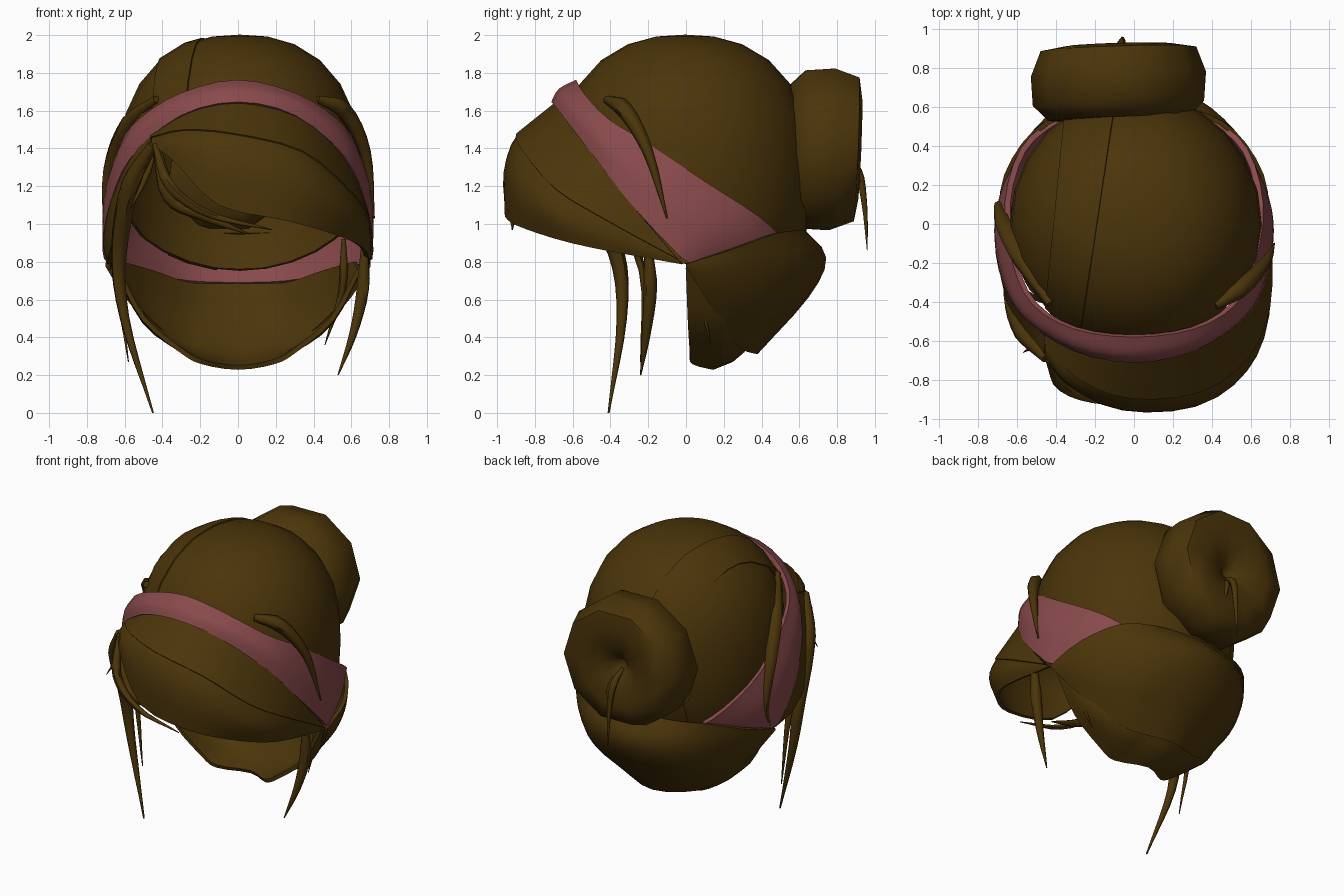
import bpy, bmesh, math
from mathutils import Vector

cube = bpy.data.objects.get("Cube")
if cube:
    bpy.data.objects.remove(cube)


def material(name, rgb):
    m = bpy.data.materials.new(name)
    m.use_nodes = True
    m.diffuse_color = (*rgb, 1)
    bsdf = next(n for n in m.node_tree.nodes if n.type == 'BSDF_PRINCIPLED')
    bsdf.inputs["Base Color"].default_value = (*rgb, 1)
    return m


BROWN = material("brown_hair", (0.07, 0.035, 0.003))
PINK = material("pink_cloth", (0.25, 0.068, 0.072))


def finish(ob, mat, thickness=0.0):
    """Give the part its colour, optional thickness and smooth shading."""
    ob.data.materials.append(mat)
    if thickness:
        mod = ob.modifiers.new("thickness", 'SOLIDIFY')
        mod.thickness, mod.offset = thickness, 0
    bpy.ops.object.select_all(action='DESELECT')
    ob.select_set(True)
    bpy.context.view_layer.objects.active = ob
    bpy.ops.object.convert(target='MESH')
    bpy.ops.object.shade_smooth_by_angle(angle=math.radians(60))
    return ob


def from_bmesh(name, bm, mat, thickness=0.0):
    bmesh.ops.remove_doubles(bm, verts=bm.verts, dist=0.001)
    bmesh.ops.recalc_face_normals(bm, faces=bm.faces)
    me = bpy.data.meshes.new(name)
    bm.to_mesh(me)
    bm.free()
    ob = bpy.data.objects.new(name, me)
    bpy.context.collection.objects.link(ob)
    return finish(ob, mat, thickness)


def smooth_path(pts, steps=3):
    """Curve passing through every point."""
    p = [Vector(q) for q in pts]
    p = [2 * p[0] - p[1]] + p + [2 * p[-1] - p[-2]]
    out = []
    for a, b, c, d in zip(p, p[1:], p[2:], p[3:]):
        for i in range(steps):
            t = i / steps
            out.append(b + (c - a) * t / 2 + (2 * a - 5 * b + 4 * c - d) * t * t / 2
                       + (3 * b - a - 3 * c + d) * t ** 3 / 2)
    return out + [p[-2]]


def sheet(name, columns, mat, thickness=0.025):
    """Curved sheet through a coarse net of columns."""
    cols = [smooth_path(c) for c in columns]
    rows = [smooth_path(r) for r in zip(*cols)]
    bm = bmesh.new()
    vs = [[bm.verts.new(p) for p in r] for r in rows]
    for r, s in zip(vs, vs[1:]):
        for i in range(len(r) - 1):
            bm.faces.new((r[i], r[i + 1], s[i + 1], s[i]))
    return from_bmesh(name, bm, mat, thickness)


def flip(col):
    return [(-x, y, z) for x, y, z in col]


def both_sides(cols):
    """Columns run from the outside to the centre; add the other half."""
    return cols + [flip(c) for c in reversed(cols[:-1])]


def dome(name, scale, cuts):
    """Ellipsoid with full shoulders, cut open by planes (point, removed direction)."""
    bm = bmesh.new()
    bmesh.ops.create_uvsphere(bm, u_segments=24, v_segments=14, radius=1)
    for v in bm.verts:
        flat = math.hypot(v.co.x, v.co.y)
        k = scale * (flat ** 2.35 + abs(v.co.z) ** 2.35) ** (-1 / 2.35)
        v.co = Vector((0.01 + 0.64 * k * v.co.x, -0.005 + 0.67 * k * v.co.y,
                       1.25 + 0.745 * k * v.co.z))
    for point, away in cuts:
        bmesh.ops.bisect_plane(bm, geom=bm.verts[:] + bm.edges[:] + bm.faces[:],
                               plane_co=point, plane_no=away, clear_outer=True)
    return from_bmesh(name, bm, BROWN, 0.015)


def strand(name, pts, radius=0.03):
    """Thin lock of hair tapering to a point."""
    cu = bpy.data.curves.new(name, 'CURVE')
    cu.dimensions = '3D'
    cu.bevel_depth, cu.bevel_resolution, cu.resolution_u = radius, 1, 4
    cu.use_fill_caps = True
    sp = cu.splines.new('POLY')
    path = smooth_path(pts, 4)
    sp.points.add(len(path) - 1)
    for i, (q, p) in enumerate(zip(sp.points, path)):
        t = i / (len(path) - 1)
        q.co = (*p, 1)
        q.radius = max(0.1, min(1, 0.5 + 2 * t, 1.4 * (1 - t) ** 0.7))
    ob = bpy.data.objects.new(name, cu)
    bpy.context.collection.objects.link(ob)
    return finish(ob, BROWN)


# Crown of the head with a raised lock beside the parting
under = ((0, -0.6, 1.66), (0, -0.95, -1.2))
dome("crown_hair", 1.0, [under])
dome("parted_lock", 1.012, [under, ((-0.19, 0, 1), (1, -0.15, 0)),
                            ((-0.41, 0, 1), (-1, 0.1, 0))])

# Headband: upper and lower edges from front to back, with a soft bulge
upper = [(0, -.575, 1.75), (.3, -.535, 1.68), (.51, -.41, 1.55), (.61, -.2, 1.42),
         (.65, .1, 1.22), (.57, .38, 1.04), (.4, .53, .9), (.2, .61, .82), (0, .64, .8)]
lower = [(0, -.7, 1.64), (.3, -.64, 1.57), (.55, -.48, 1.36), (.66, -.3, 1.12),
         (.7, -.1, .9), (.67, .03, .79), (.47, .33, .73), (.25, .53, .69), (0, .58, .68)]
band = []
for u, l in zip(upper, lower):
    mid = (Vector(u) + Vector(l)) / 2
    out = Vector((mid.x, mid.y, 0)).normalized() * 0.025
    band.append([u, tuple(mid + out + Vector((0, 0, 0.01))), l])
sheet("headband", both_sides(band[::-1]), PINK, 0.03)

# Swept fringe, columns from the parting to the far temple
fringe = [
    [(-.45, -.56, 1.46), (-.45, -.6, 1.45), (-.45, -.64, 1.44), (-.45, -.68, 1.42)],
    [(-.25, -.64, 1.58), (-.28, -.78, 1.49), (-.32, -.82, 1.42), (-.33, -.82, 1.33)],
    [(0, -.68, 1.63), (-.02, -.88, 1.47), (-.04, -.945, 1.3), (-.1, -.93, 1.1)],
    [(.3, -.63, 1.56), (.33, -.85, 1.38), (.33, -.92, 1.22), (.25, -.93, 1.02)],
    [(.52, -.48, 1.38), (.57, -.68, 1.18), (.57, -.75, 1.07), (.5, -.76, .95)],
    [(.65, -.3, 1.12), (.68, -.42, 1.02), (.68, -.48, .95), (.65, -.5, .88)],
    [(.69, -.05, .82), (.69, -.04, .81), (.69, -.03, .8), (.69, -.02, .79)]]
sheet("swept_fringe", fringe, BROWN)
over = [[tuple(Vector(p) + Vector((p[0], p[1], 0)).normalized() * 0.01) for p in c[:2]]
        for c in fringe]
sheet("upper_fringe", over, BROWN)

# Narrow hair along the other temple
hem = [(-.45, -.68, 1.42), (-.54, -.6, 1.2), (-.63, -.44, .98), (-.67, -.25, .84),
       (-.68, -.02, .79)]
sheet("temple_hair", [[top, edge] for top, edge in zip(
    [fringe[0][0]] + flip(lower[2:6]), hem)], BROWN)

# Hair gathered up at the back
back = [
    [(.69, 0, .79), (.69, 0, .79), (.69, 0, .785), (.69, 0, .78)],
    [(.655, .25, .87), (.65, .22, .78), (.63, .17, .7), (.59, .1, .62)],
    [(.51, .47, .95), (.51, .46, .79), (.49, .36, .6), (.44, .2, .46)],
    [(.3, .58, .96), (.31, .64, .81), (.3, .55, .6), (.27, .28, .35)],
    [(0, .62, .96), (0, .73, .82), (0, .64, .62), (0, .37, .32)]]
sheet("back_hair", both_sides(back), BROWN)

# Nape bowl under the gathered hair
nape = [
    [(.64, 0, .76), (.64, .05, .76), (.62, .08, .8)],
    [(.5, .01, .5), (.49, .18, .5), (.45, .29, .75)],
    [(.3, .02, .33), (.3, .26, .37), (.28, .43, .69)],
    [(.19, .03, .27), (.16, .28, .34), (.15, .5, .68)],
    [(0, .14, .24), (0, .3, .33), (0, .52, .68)]]
sheet("nape_hair", both_sides(nape), BROWN)

# Bun: a ten sided lathe about the y axis with a dimple
profile = [(0, .78), (.05, .84), (.15, .89), (.28, .92), (.4, .9), (.45, .77),
           (.44, .62), (.36, .54), (0, .53)]
bm = bmesh.new()
ring = [bm.verts.new((r, y, 0)) for r, y in profile]
edges = [bm.edges.new(e) for e in zip(ring, ring[1:])]
bmesh.ops.spin(bm, geom=ring + edges, cent=(0, 0, 0), axis=(0, 1, 0),
               angle=math.tau, steps=10)
for v in bm.verts:
    lean = 0.04 * v.co.z + 0.03 * v.co.x
    v.co += Vector((-0.08, lean, 1.395))
from_bmesh("bun", bm, BROWN)

# Loose strands and locks
strand("long_temple_strand", [(-.45, -.69, 1.42), (-.57, -.55, 1.2), (-.63, -.37, .85),
                              (-.6, -.34, .5), (-.45, -.41, 0)], .052)
strand("short_temple_strand", [(-.46, -.66, 1.4), (-.6, -.4, 1.1), (-.64, -.23, .75),
                               (-.58, -.24, .27)], .03)
strand("far_temple_strand", [(.67, -.2, .9), (.66, -.19, .65), (.61, -.21, .42),
                             (.53, -.24, .2)], .036)
strand("behind_ear_strand", [(.56, .1, .92), (.55, .08, .65), (.46, .13, .36)], .022)
strand("curled_strand", [(-.44, -.7, 1.42), (-.36, -.84, 1.2), (-.15, -.91, 1.05),
                         (.18, -.92, .97)], .03)
strand("inner_curled_strand", [(-.43, -.68, 1.4), (-.36, -.76, 1.15), (-.2, -.8, 1.05),
                               (.05, -.76, .95)], .045)
strand("wisp", [(-.45, -.6, 1.35), (-.5, -.62, 1.22), (-.57, -.66, 1.08)], .018)
strand("lock_over_band", [(.42, -.42, 1.66), (.56, -.32, 1.6), (.675, -.2, 1.38),
                          (.72, -.1, 1.03)], .045)
strand("other_lock_over_band", [(-.43, -.41, 1.66), (-.58, -.18, 1.53), (-.68, .02, 1.28),
                                (-.69, .1, .98), (-.68, 0, .76)], .045)
strand("bun_strand", [(-.08, .82, 1.36), (-.07, .91, 1.28), (-.06, .945, 1.1),
                      (-.06, .96, .86)], .024)
strand("short_bun_strand", [(-.08, .82, 1.34), (-.03, .89, 1.25), (.01, .895, 1.06)], .02)
